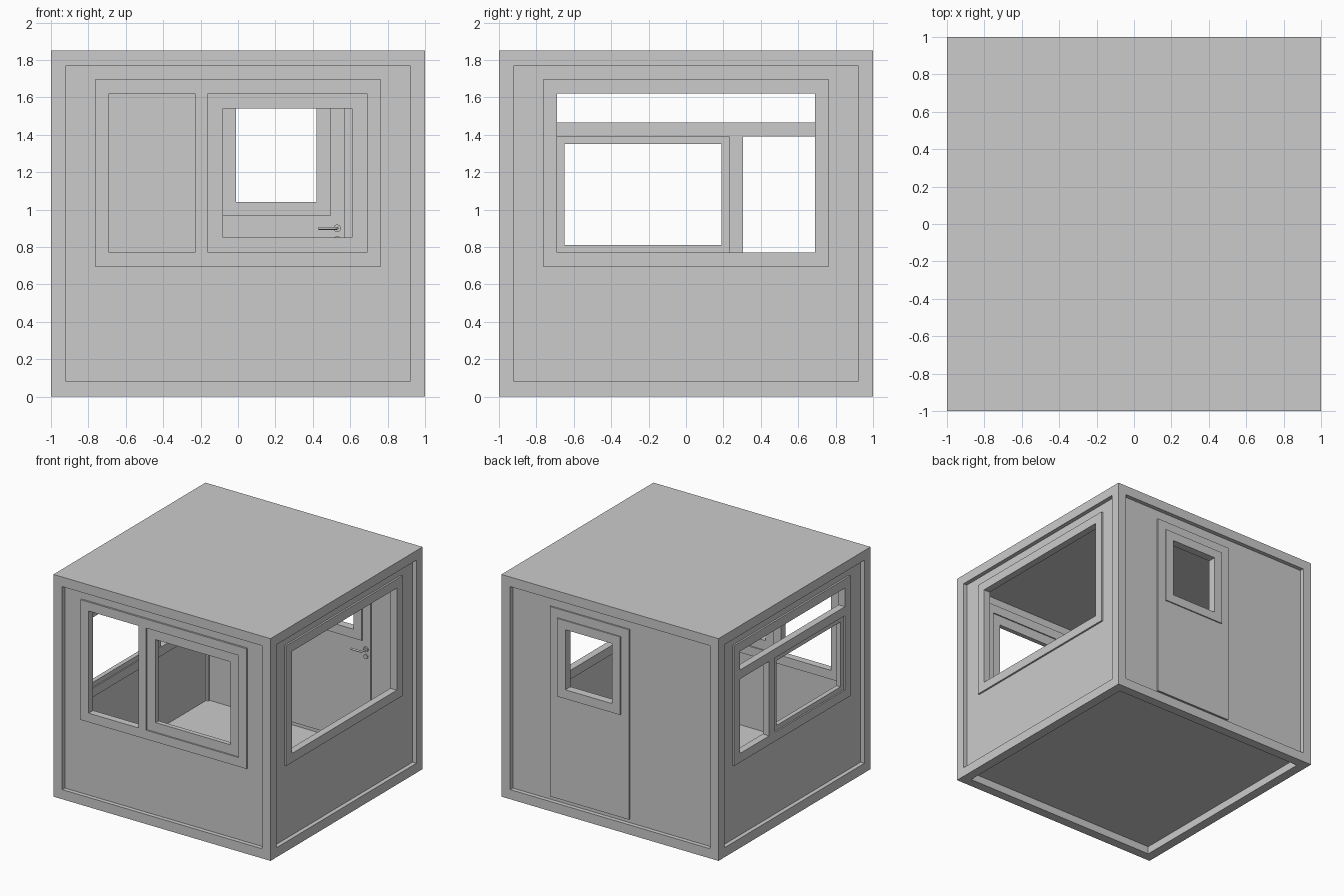
import bpy, bmesh
from math import radians
from mathutils import Matrix, Vector

if "Cube" in bpy.data.objects:
    bpy.data.objects.remove(bpy.data.objects["Cube"])

FRONT, RIGHT, BACK, LEFT = 0, 90, 180, -90


def make_object(name, bm, side=0):
    """Turn a bmesh built for the front wall into an object on the given side."""
    bm.transform(Matrix.Rotation(radians(side), 4, 'Z'))
    bmesh.ops.recalc_face_normals(bm, faces=bm.faces)
    me = bpy.data.meshes.new(name)
    bm.to_mesh(me)
    bm.free()
    ob = bpy.data.objects.new(name, me)
    bpy.context.collection.objects.link(ob)
    return ob


def box(name, lo, hi, side=0):
    lo, hi = Vector(lo), Vector(hi)
    bm = bmesh.new()
    bmesh.ops.create_cube(bm, size=1, matrix=Matrix.Translation((lo + hi) / 2)
                          @ Matrix.Diagonal((*(hi - lo), 1)))
    return make_object(name, bm, side)


def ring(name, side, outer, inner, d0, d1):
    """Rectangular frame in a wall; rects are (u0, z0, u1, z1), d = distance from centre."""
    bm = bmesh.new()
    loops = []
    for r, d in ((outer, d1), (inner, d1), (inner, d0), (outer, d0)):
        u0, z0, u1, z1 = r
        loops.append([bm.verts.new((u, -d, z))
                      for u, z in ((u0, z0), (u1, z0), (u1, z1), (u0, z1))])
    for a, b in zip(loops, loops[1:] + loops[:1]):
        for i in range(4):
            j = (i + 1) % 4
            bm.faces.new((a[i], a[j], b[j], b[i]))
    return make_object(name, bm, side)


def bar(name, side, rect, d0, d1):
    u0, z0, u1, z1 = rect
    return box(name, (u0, -d1, z0), (u1, -d0, z1), side)


def grow(r, w):
    return (r[0] - w, r[1] - w, r[2] + w, r[3] + w)


# Structural cage with solid roof: one block hollowed in three directions
cage = box("cage_and_roof", (-1, -1, 0), (1, 1, 1.85))
I = 0.92
cutters = [box("cutter_x", (-2, -I, .08), (2, I, 1.77)),
           box("cutter_y", (-I, -2, .08), (I, 2, 1.77)),
           box("cutter_z", (-I, -I, -1), (I, I, 1.77))]
for c in cutters:
    c.hide_render = True
    m = cage.modifiers.new("cut", 'BOOLEAN')
    m.operation, m.solver, m.object = 'DIFFERENCE', 'EXACT', c
bpy.context.view_layer.update()
cut_mesh = bpy.data.meshes.new_from_object(
    cage.evaluated_get(bpy.context.evaluated_depsgraph_get()))
cage.modifiers.clear()
cage.data = cut_mesh
for c in cutters:
    bpy.data.objects.remove(c)

# Floor
box("floor", (-.94, -.94, .065), (.94, .94, .082))

# Wall panels with window openings and raised window frames
WALL = (-.92, .08, .92, 1.77)
WIN = (-.69, .77, .69, 1.62)
DOOR_WIN = (-.42, 1.04, .01, 1.54)
for name, side in (("front", FRONT), ("right", RIGHT), ("left", LEFT)):
    ring(name + "_wall", side, WALL, WIN, .94, .965)
    ring(name + "_window_frame", side, grow(WIN, .075), WIN, .92, .98)
ring("back_wall", BACK, WALL, DOOR_WIN, .94, .965)

# Front window: mullion and sliding sash
bar("front_mullion", FRONT, (-.23, .77, -.16, 1.62), .921, .98)
ring("front_sash", FRONT, (-.16, .77, .69, 1.62), (-.08, .85, .61, 1.54), .93, .968)

# Left window: transom, mullion and small sash
bar("left_transom", LEFT, (-.69, 1.39, .69, 1.465), .921, .98)
bar("left_mullion", LEFT, (-.305, .77, -.23, 1.39), .921, .98)
ring("left_sash", LEFT, (-.23, .77, .69, 1.39), (-.19, .81, .65, 1.35), .93, .968)

# Door with framed window
ring("door", BACK, (-.57, .11, .16, 1.69), DOOR_WIN, .93, .978)
ring("door_window_frame", BACK, grow(DOOR_WIN, .075), DOOR_WIN, .92, .988)


# Inside door handle: roses, neck and lever
def disc(name, x, z, r, y0, y1):
    bm = bmesh.new()
    bmesh.ops.create_cone(bm, cap_ends=True, segments=24, radius1=r, radius2=r, depth=y1 - y0,
                          matrix=Matrix.Translation((x, (y0 + y1) / 2, z))
                          @ Matrix.Rotation(radians(90), 4, 'X'))
    return make_object(name, bm)


disc("handle_rose", .53, .90, .02, .918, .932)
disc("key_rose", .53, .84, .018, .918, .932)
cu = bpy.data.curves.new("door_lever", 'CURVE')
cu.dimensions = '3D'
cu.bevel_depth, cu.bevel_resolution, cu.use_fill_caps = .008, 2, True
sp = cu.splines.new('POLY')
path = [(.53, .92), (.53, .885), (.525, .875), (.515, .87), (.43, .87)]
sp.points.add(len(path) - 1)
for p, (x, y) in zip(sp.points, path):
    p.co = (x, y, .90, 1)
bpy.context.collection.objects.link(bpy.data.objects.new("door_lever", cu))
